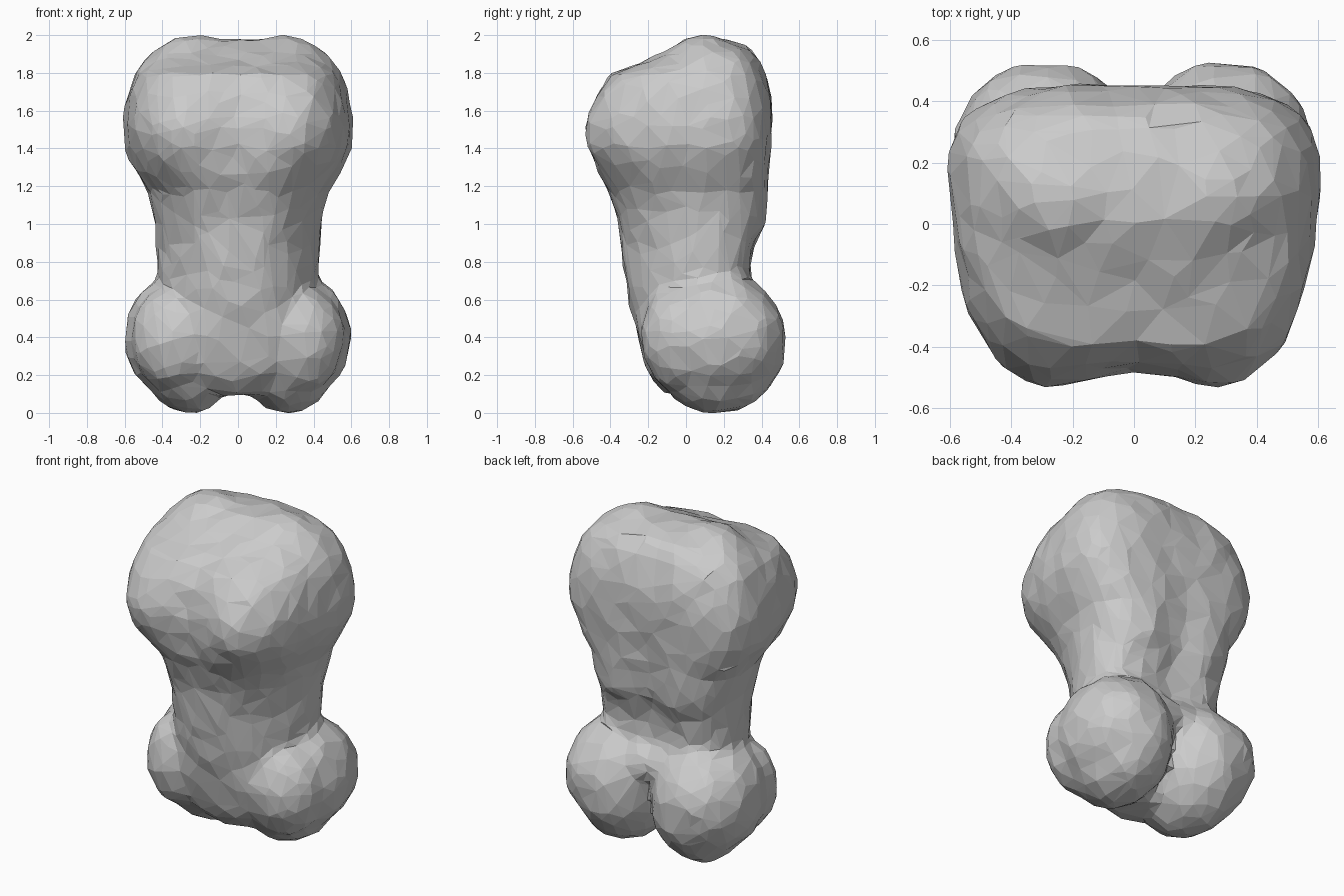
import bpy, bmesh
from math import sin, cos, pi, exp, copysign
from mathutils import Vector, noise

if "Cube" in bpy.data.objects:
    bpy.data.objects.remove(bpy.data.objects["Cube"])

SIDES = 64
FRONT_TAPER = 0.12
# Body rings: height, half width, front y, widest y, back y,
# front squareness, back squareness, front groove, back groove
RINGS = [
    (0.10, 0.16, -0.10, 0.02, 0.14, 2.0, 2.0, 0, 0),
    (0.20, 0.30, -0.22, 0.04, 0.22, 2.3, 2.2, 0.02, 0),
    (0.42, 0.42, -0.275, 0.06, 0.27, 2.5, 2.4, 0.02, 0),
    (0.60, 0.42, -0.31, 0.08, 0.34, 2.1, 2.6, 0.01, 0.02),
    (0.80, 0.43, -0.35, 0.08, 0.365, 2.0, 2.8, 0.01, 0.05),
    (0.90, 0.435, -0.36, 0.08, 0.385, 2.0, 2.8, 0.01, 0.06),
    (1.00, 0.44, -0.37, 0.08, 0.45, 2.2, 2.7, 0.02, 0.07),
    (1.18, 0.475, -0.43, 0.09, 0.46, 2.6, 2.8, 0.02, 0.06),
    (1.30, 0.555, -0.49, 0.10, 0.45, 3.2, 3.0, 0.03, 0.03),
    (1.42, 0.605, -0.525, 0.12, 0.455, 3.8, 3.2, 0.05, 0.01),
    (1.55, 0.61, -0.53, 0.12, 0.46, 3.8, 3.2, 0.05, 0.01),
    (1.68, 0.59, -0.49, 0.12, 0.455, 3.8, 3.1, 0.04, 0.01),
    (1.80, 0.55, -0.41, 0.12, 0.42, 3.4, 3.0, 0.03, 0.01),
    (1.87, 0.50, -0.22, 0.12, 0.40, 2.8, 2.8, 0.02, 0.01),
    (1.94, 0.42, -0.08, 0.12, 0.34, 2.3, 2.5, 0, 0),
    (1.98, 0.30, 0.00, 0.10, 0.21, 2.0, 2.0, 0, 0),
]


def power(v, n):
    return copysign(abs(v) ** (2 / n), v)


def add_body(bm):
    """Loft the head and shaft, with a shallow groove down front and back."""
    loops = []
    for z, w, front, mid, back, n_front, n_back, dent_front, dent_back in RINGS:
        loop = []
        for i in range(SIDES):
            a = 2 * pi * i / SIDES
            if sin(a) < 0:
                n, depth, dent = n_front, mid - front, dent_front
            else:
                n, depth, dent = n_back, back - mid, dent_back
            s = power(sin(a), n)
            x = w * power(cos(a), n) * (1 + FRONT_TAPER * min(s, 0))
            groove = dent * exp(-(x / 0.16) ** 2)
            loop.append(bm.verts.new((x, mid + s * (depth - groove), z)))
        loops.append(loop)
    for low, high in zip(loops, loops[1:]):
        for i in range(SIDES):
            j = (i + 1) % SIDES
            bm.faces.new((low[i], low[j], high[j], high[i]))
    bm.faces.new(loops[0][::-1])
    bm.faces.new(loops[-1])


def add_lobes(bm, centre, radii):
    """Add a mirrored pair of ellipsoid lobes."""
    for side in (-1, 1):
        made = bmesh.ops.create_icosphere(bm, subdivisions=4, radius=1)
        for v in made["verts"]:
            v.co = Vector((side * centre[0] + v.co.x * radii[0],
                           centre[1] + v.co.y * radii[1],
                           centre[2] + v.co.z * radii[2]))


bm = bmesh.new()
add_body(bm)
add_lobes(bm, (0.26, 0.165, 0.38), (0.28, 0.365, 0.38))  # lower condyles
add_lobes(bm, (0.35, 0.18, 0.41), (0.25, 0.34, 0.31))    # condyle outer sides
add_lobes(bm, (0.32, -0.01, 0.40), (0.25, 0.23, 0.29))   # condyle fronts
add_lobes(bm, (0.08, 0.17, 0.55), (0.20, 0.25, 0.18))    # bridge between condyles
add_lobes(bm, (0.23, 0.10, 1.82), (0.23, 0.22, 0.185))   # crown bumps
add_lobes(bm, (0.25, -0.25, 1.50), (0.27, 0.285, 0.28))  # front knuckles
mesh = bpy.data.meshes.new("bone_source")
bm.to_mesh(mesh)
bm.free()
source = bpy.data.objects.new("bone_source", mesh)
bpy.context.collection.objects.link(source)

# Fuse the parts and soften the joins
remesh = source.modifiers.new("fuse", "REMESH")
remesh.mode = "VOXEL"
remesh.voxel_size = 0.03
soften = source.modifiers.new("soften", "SMOOTH")
soften.factor = 0.5
soften.iterations = 7
graph = bpy.context.evaluated_depsgraph_get()
bone_mesh = bpy.data.meshes.new_from_object(source.evaluated_get(graph))
bone_mesh.name = "bone"
bpy.data.objects.remove(source)

# Gentle irregular surface, standing on the ground
for v in bone_mesh.vertices:
    v.co += noise.noise_vector(v.co * 8) * 0.01
ground = min(v.co.z for v in bone_mesh.vertices)
for v in bone_mesh.vertices:
    v.co.z -= ground

grey = bpy.data.materials.new("plain grey")
grey.use_nodes = True
colour = (0.6, 0.6, 0.6, 1)
grey.diffuse_color = colour
grey.node_tree.nodes["Principled BSDF"].inputs["Base Color"].default_value = colour
bone_mesh.materials.clear()
bone_mesh.materials.append(grey)
bone_mesh.polygons.foreach_set("use_smooth", [False] * len(bone_mesh.polygons))
bone = bpy.data.objects.new("bone", bone_mesh)
bpy.context.collection.objects.link(bone)

# Reduce to flat facets
facets = bone.modifiers.new("facets", "DECIMATE")
facets.ratio = 0.07
facets.use_collapse_triangulate = True
